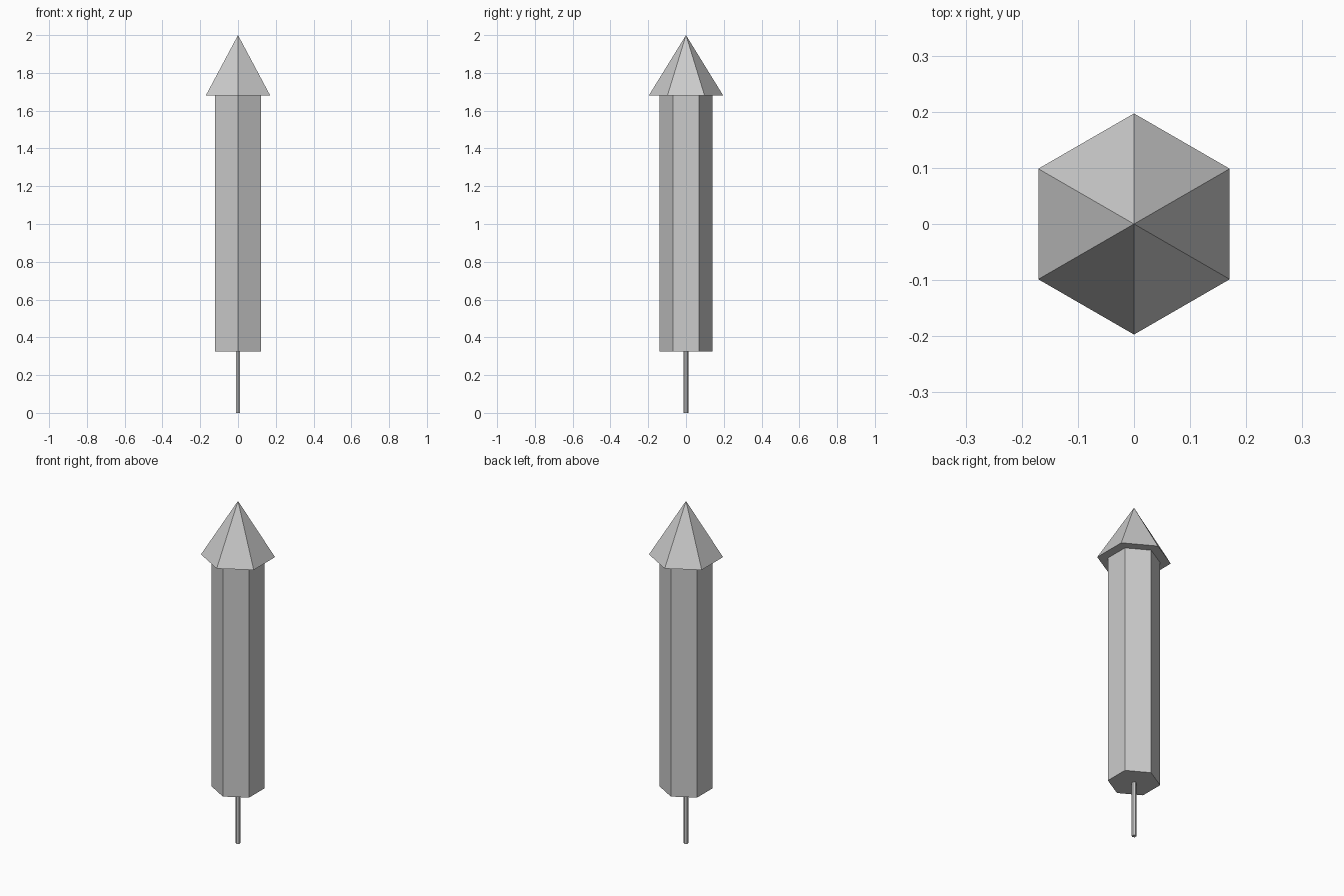
import bpy

cube = bpy.data.objects.get("Cube")
if cube:
    bpy.data.objects.remove(cube, do_unlink=True)

# One plain grey for every part
grey = bpy.data.materials.new("plain_grey")
grey.use_nodes = True
colour = (0.6, 0.6, 0.6, 1)
grey.diffuse_color = colour
grey.node_tree.nodes["Principled BSDF"].inputs["Base Color"].default_value = colour


def hex_part(name, bottom, top, radius, tip_radius):
    """Flat-shaded six-sided prism or cone with corners on the y axis."""
    bpy.ops.mesh.primitive_cone_add(
        vertices=6, radius1=radius, radius2=tip_radius, depth=top - bottom,
        location=(0, 0, (bottom + top) / 2))
    part = bpy.context.object
    part.name = name
    part.data.materials.append(grey)
    return part


# Guide stick, main tube and pointed cap
hex_part("stick", 0, 0.33, 0.0125, 0.0125)
hex_part("tube", 0.325, 1.68, 0.14, 0.14)
hex_part("pointed_cap", 1.68, 2, 0.197, 0)
